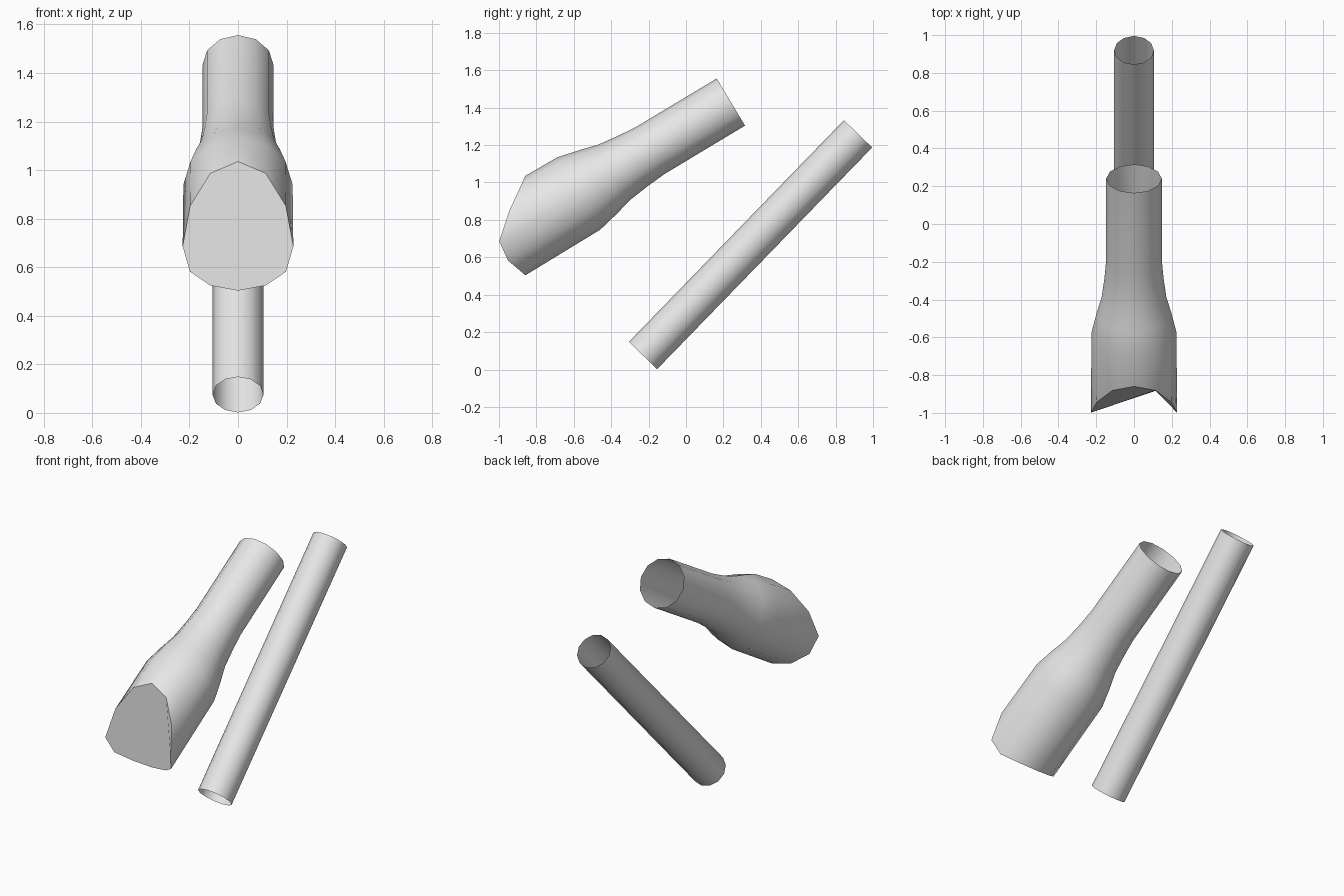
import bpy, bmesh, math
from mathutils import Vector

if "Cube" in bpy.data.objects:
    bpy.data.objects.remove(bpy.data.objects["Cube"])

SIDES = 12

grey = bpy.data.materials.new("light_grey")
grey.diffuse_color = (0.8, 0.8, 0.8, 1)
grey.use_nodes = True
grey.node_tree.nodes["Principled BSDF"].inputs["Base Color"].default_value = grey.diffuse_color


def tube(name, origin, axis, rings, cap_last=False):
    """Loft 12-sided rings along an axis in the YZ plane.
    Each ring is (distances along axis per side, radius)."""
    u = Vector(axis).normalized()
    v = Vector((0, -u.z, u.y))
    w = Vector((1, 0, 0))
    bm = bmesh.new()
    loops = []
    for dist, r in rings:
        loop = []
        for i in range(SIDES):
            a = 2 * math.pi * i / SIDES
            d = dist[min(i, SIDES - i)] if isinstance(dist, list) else dist
            p = Vector(origin) + u * d + (v * math.cos(a) + w * math.sin(a)) * r
            loop.append(bm.verts.new(p))
        loops.append(loop)
    for a, b in zip(loops, loops[1:]):
        for i in range(SIDES):
            j = (i + 1) % SIDES
            bm.faces.new((a[i], a[j], b[j], b[i]))
    if cap_last:
        bm.faces.new(loops[-1])
    bmesh.ops.recalc_face_normals(bm, faces=bm.faces)
    me = bpy.data.meshes.new(name)
    bm.to_mesh(me)
    bm.free()
    me.materials.append(grey)
    ob = bpy.data.objects.new(name, me)
    bpy.context.collection.objects.link(ob)
    bpy.ops.object.select_all(action='DESELECT')
    ob.select_set(True)
    bpy.context.view_layer.objects.active = ob
    bpy.ops.object.shade_smooth_by_angle(angle=math.radians(40))
    return ob


# Upper flared pipe: open narrow end, wide end cut unevenly and closed
cut = [-1.146, -1.189, -1.312, -1.445, -1.458, -1.429, -1.419]
tube("flared_pipe", (0, 0.24, 1.43), (0, 0.857, 0.515),
     [(0, 0.147), (-0.50, 0.147), (-0.61, 0.156), (-0.73, 0.171),
      (-0.83, 0.198), (-0.95, 0.225), (cut, 0.228)], cap_last=True)

# Lower straight pipe, open at both ends
start, end = Vector((0, -0.23, 0.075)), Vector((0, 0.92, 1.26))
tube("straight_pipe", start, end - start,
     [(0, 0.105), ((end - start).length, 0.105)])
